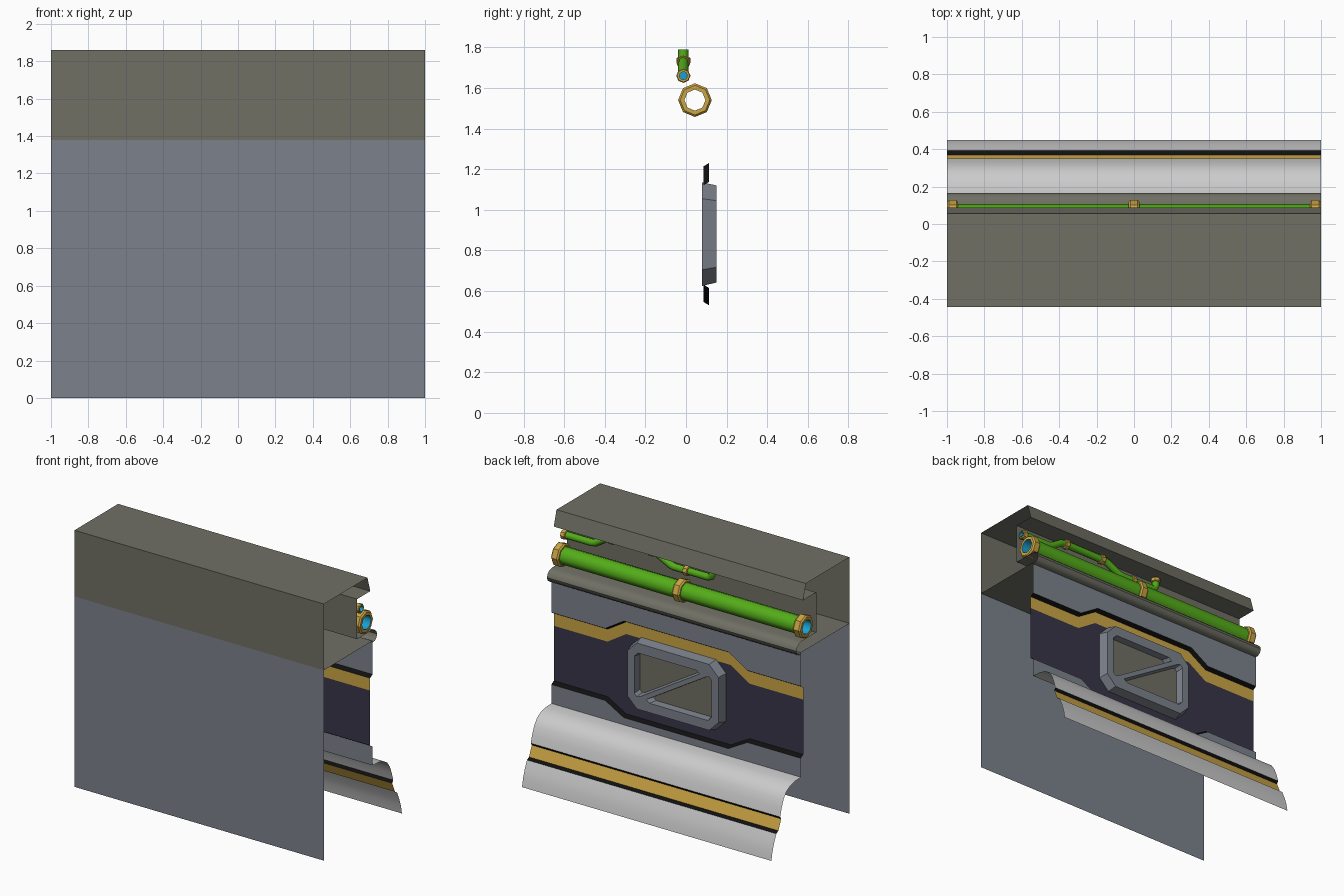
import bpy, bmesh
from math import cos, sin, pi, radians

if "Cube" in bpy.data.objects:
    bpy.data.objects.remove(bpy.data.objects["Cube"])

def mat(name, r, g, b):
    m = bpy.data.materials.new(name)
    m.diffuse_color = (r, g, b, 1)
    m.use_nodes = True
    m.node_tree.nodes["Principled BSDF"].inputs["Base Color"].default_value = m.diffuse_color
    return m

STEEL = mat("steel", .20, .22, .26)
OLIVE = mat("olive", .16, .16, .13)
YELLOW = mat("yellow", .60, .38, .06)
NAVY = mat("navy", .04, .036, .065)
BLACK = mat("black", .005, .005, .005)
GREEN = mat("green", .09, .42, .01)
BLUE = mat("blue", .01, .35, .65)

def add(name, verts, faces, m=None, smooth=None):
    me = bpy.data.meshes.new(name)
    me.from_pydata(verts, [], faces)
    ob = bpy.data.objects.new(name, me)
    bpy.context.collection.objects.link(ob)
    if m:
        me.materials.append(m)
    if smooth:
        smooth_by(ob, smooth)
    return ob

def activate(ob):
    bpy.ops.object.select_all(action='DESELECT')
    ob.select_set(True)
    bpy.context.view_layer.objects.active = ob

def smooth_by(ob, deg):
    activate(ob)
    bpy.ops.object.shade_smooth_by_angle(angle=radians(deg))

def band(name, a, b, m, smooth=None):
    """Strip of quads between two lines of points."""
    n = len(a)
    return add(name, a + b, [(i, i + 1, n + i + 1, n + i) for i in range(n - 1)], m, smooth)

def sheet(name, prof, m=None, smooth=None):
    """(y, z) profile swept along the whole length."""
    return band(name, [(-1, y, z) for y, z in prof], [(1, y, z) for y, z in prof], m, smooth)

def lathe(name, prof, loc, m, n=8, upright=False):
    """(x, radius) profile spun round the x axis."""
    v = [(x, r * cos(2 * pi * k / n), r * sin(2 * pi * k / n)) for x, r in prof for k in range(n)]
    f = [(i * n + k, i * n + (k + 1) % n, (i + 1) * n + (k + 1) % n, (i + 1) * n + k)
         for i in range(len(prof) - 1) for k in range(n)]
    ob = add(name, v, f, m, 50 if len(prof) < 4 else None)
    ob.location = loc
    if upright:
        ob.rotation_euler = (0, pi / 2, 0)
    return ob

def collar(name, loc, half, ri, ro, upright=False):
    c = ro * .12
    lathe(name, [(-half, ri), (-half, ro - c), (-half + c, ro), (half - c, ro), (half, ro - c), (half, ri)],
          loc, YELLOW, 8, upright)

def prism(name, back, front, y0, y1, m=None):
    """Solid between two (x, z) outlines."""
    n = len(back)
    v = [(x, y0, z) for x, z in back] + [(x, y1, z) for x, z in front]
    f = [tuple(range(n)), tuple(range(n, 2 * n))]
    f += [(i, (i + 1) % n, n + (i + 1) % n, n + i) for i in range(n)]
    ob = add(name, v, f, m)
    bm = bmesh.new()
    bm.from_mesh(ob.data)
    bmesh.ops.recalc_face_normals(bm, faces=bm.faces)
    bm.to_mesh(ob.data)
    bm.free()
    return ob

# Front wall and the hood with its pipe recess and rounded ledge
sheet("front_wall", [(-.445, 0), (-.445, 1.38)], STEEL)
sheet("hood", [(-.445, 1.38), (-.445, 1.86), (.055, 1.86), (.087, 1.75), (-.064, 1.75), (-.064, 1.46),
               (.105, 1.46), (.135, 1.452), (.157, 1.433), (.165, 1.41), (.157, 1.387), (.138, 1.371),
               (.112, 1.368), (.112, 1.38), (-.445, 1.38)], OLIVE, 35)

# Back panel: recessed centre with stepped outline
XS = [-1, -.57, -.42, .42, .57, 1]
def line(y, z_end, z_mid):
    return [(x, y, z_mid if abs(x) < .5 else z_end) for x in XS]

YR, YP = .085, .113
top_in, top_out = line(YR, 1.12, 1.213), line(YP, 1.137, 1.23)
low_in, low_out = line(YR, .632, .547), line(YP, .615, .53)
stripe_low = line(YR, 1.03, 1.125)
band("upper_panel", top_out, line(YP, 1.38, 1.38), STEEL)
band("upper_step", top_in, top_out, BLACK)
band("upper_stripe", stripe_low, top_in, YELLOW)
band("recessed_panel", low_in, stripe_low, NAVY)
band("lower_step", low_out, low_in, BLACK)
band("lower_panel", line(YP, .478, .478), low_out, STEEL)

# Curved skirt with recessed stripe
sheet("skirt_upper", [(YP, .478), (.18, .475), (.235, .462), (.28, .435), (.312, .39), (.334, .335), (.35, .28)], None, 35)
sheet("skirt_step_upper", [(.35, .28), (.338, .262)], BLACK)
sheet("skirt_stripe", [(.338, .262), (.37, .188)], YELLOW)
sheet("skirt_step_lower", [(.37, .188), (.393, .175)], BLACK)
sheet("skirt_lower", [(.393, .175), (.42, .115), (.438, .06), (.45, 0)], None, 35)

# Window frame with two triangular openings and glass
def octagon(w, z0, z1, c):
    return [(-w, z0 + c), (-w + c, z0), (w - c, z0), (w, z0 + c),
            (w, z1 - c), (w - c, z1), (-w + c, z1), (-w, z1 - c)]

frame = prism("window_frame", octagon(.382, .625, 1.135, .08), octagon(.365, .642, 1.12, .075), .08, .15, STEEL)
tri = [(.31, 1.02), (.28, 1.05), (-.19, 1.05), (-.215, 1.03), (.26, .74), (.29, .73), (.31, .75)]
for s in (1, -1):
    outline = [(s * x, .88 + s * (z - .88)) for x, z in tri]
    cx, cz = s * .15, .88 + s * .07
    inner = [(cx + (x - cx) * .9, cz + (z - cz) * .9) for x, z in outline]
    cut = prism("opening_cutter", inner, outline, .07, .152)
    cut.hide_render = True
    mod = frame.modifiers.new("opening", 'BOOLEAN')
    mod.operation = 'DIFFERENCE'
    mod.object = cut
    activate(frame)
    bpy.ops.object.modifier_apply(modifier=mod.name)
    bpy.data.objects.remove(cut)
add("window_glass", [(-.34, .1, .69), (.34, .1, .69), (.34, .1, 1.07), (-.34, .1, 1.07)], [(0, 1, 2, 3)], OLIVE)

# Main pipe
PY, PZ = .044, 1.54
lathe("main_pipe", [(-1, .064), (1, .064)], (0, PY, PZ), GREEN)
lathe("main_pipe_lining", [(-1, .052), (1, .052)], (0, PY, PZ), BLUE)
for x in (-.97, 0, .97):
    collar("main_pipe_collar", (x, PY, PZ), .03, .052, .083)

# Thin pipe bending up into the hood
SY = -.013
cu = bpy.data.curves.new("thin_pipe", 'CURVE')
cu.dimensions = '3D'
cu.bevel_depth = .026
cu.bevel_resolution = 2
path = [(1, 1.66), (.76, 1.66), (.73, 1.667), (.65, 1.718), (.62, 1.725), (.26, 1.725), (.23, 1.718),
        (.13, 1.667), (.1, 1.66), (-.17, 1.66), (-.195, 1.67), (-.205, 1.695), (-.205, 1.79)]
sp = cu.splines.new('POLY')
sp.points.add(len(path) - 1)
for p, (x, z) in zip(sp.points, path):
    p.co = (x, SY, z, 1)
thin = bpy.data.objects.new("thin_pipe", cu)
bpy.context.collection.objects.link(thin)
activate(thin)
bpy.ops.object.convert(target='MESH')
thin = bpy.context.view_layer.objects.active
thin.data.materials.clear()
thin.data.materials.append(GREEN)
smooth_by(thin, 50)
lathe("thin_pipe_lining", [(.93, 0), (.93, .02), (1, .02)], (0, SY, 1.66), BLUE)
for x, z in ((.98, 1.66), (.6, 1.725), (.28, 1.725), (0, 1.66)):
    collar("thin_pipe_collar", (x, SY, z), .018, .02, .035)
collar("thin_pipe_collar", (-.205, SY, 1.735), .015, .02, .035, True)
